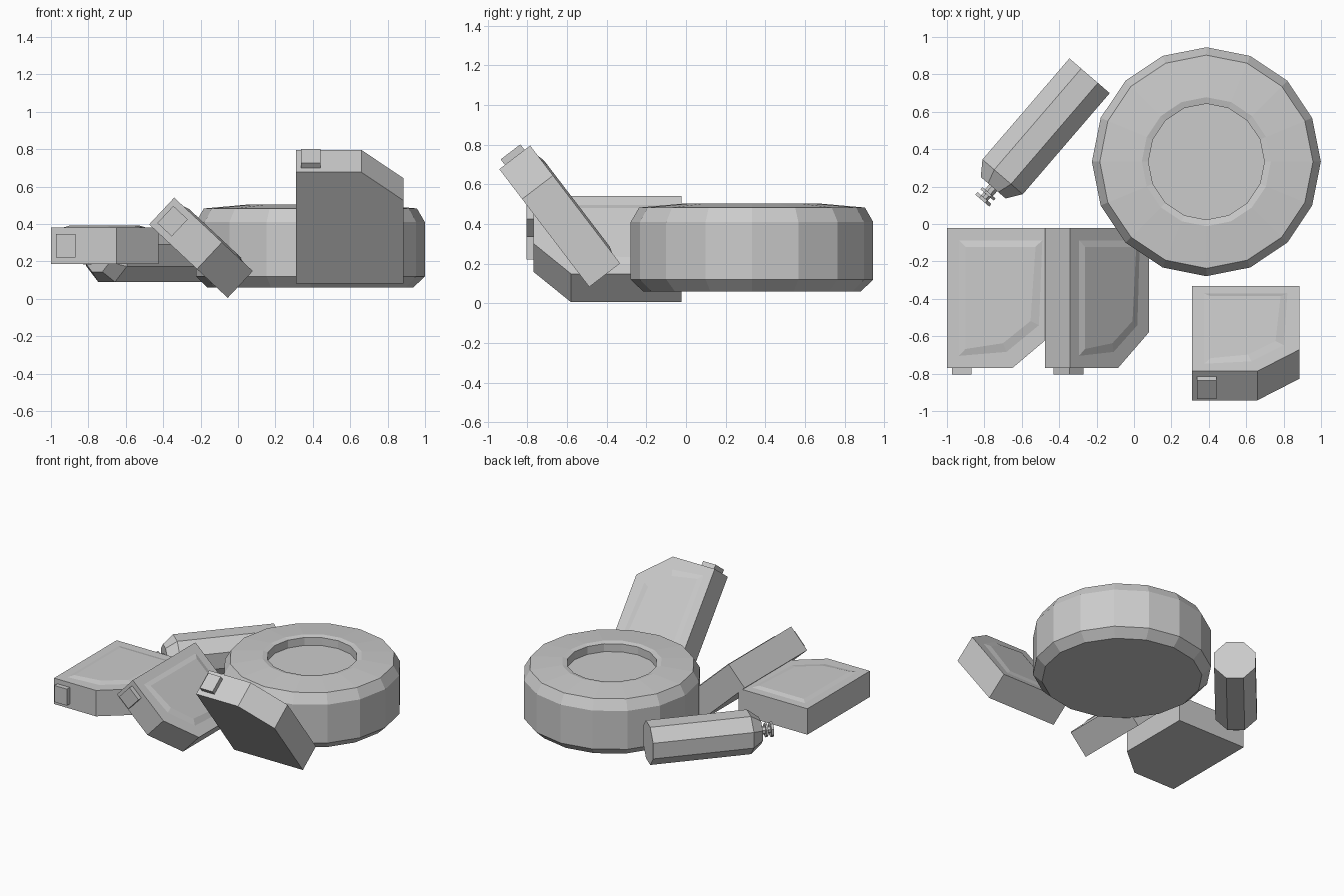
import bpy, bmesh, math
from mathutils import Matrix, Vector

if "Cube" in bpy.data.objects:
    bpy.data.objects.remove(bpy.data.objects["Cube"])


def finish(name, bm, matrix):
    bmesh.ops.recalc_face_normals(bm, faces=bm.faces)
    mesh = bpy.data.meshes.new(name)
    bm.to_mesh(mesh)
    bm.free()
    obj = bpy.data.objects.new(name, mesh)
    bpy.context.collection.objects.link(obj)
    obj.matrix_world = matrix
    return obj


def lathe(name, profile, sides, phase, matrix):
    """Revolve (radius, height) points around local z, capping both ends."""
    bm = bmesh.new()
    rings = []
    for r, z in profile:
        angles = [phase + math.tau * i / sides for i in range(sides)]
        rings.append([bm.verts.new((r * math.cos(a), r * math.sin(a), z)) for a in angles])
    for lo, hi in zip(rings, rings[1:]):
        for i in range(sides):
            j = (i + 1) % sides
            bm.faces.new((lo[i], lo[j], hi[j], hi[i]))
    bm.faces.new(rings[0])
    bm.faces.new(rings[-1])
    return finish(name, bm, matrix)


def axes(center, x, y, z):
    m = Matrix((Vector(x).normalized(), Vector(y).normalized(),
                Vector(z).normalized())).transposed().to_4x4()
    m.translation = center
    return m


def fuel_can(name, matrix):
    """Clipped-corner can: local x = width, -y = spout end, z = panel side."""
    w, h, t = 0.2875, 0.374, 0.098
    bm = bmesh.new()
    outline = [(-w, -h), (w - 0.225, -h), (w, -h + 0.19), (w, h), (-w, h)]
    face = bm.faces.new([bm.verts.new((x, y, -t)) for x, y in outline])
    ext = bmesh.ops.extrude_face_region(bm, geom=[face])
    top = [g for g in ext["geom"] if isinstance(g, bmesh.types.BMVert)]
    bmesh.ops.translate(bm, verts=top, vec=(0, 0, 2 * t))
    bmesh.ops.recalc_face_normals(bm, faces=bm.faces)
    # embossed panel on one broad side
    panel = max(bm.faces, key=lambda f: f.calc_center_median().z)
    bmesh.ops.inset_region(bm, faces=[panel], thickness=0.092, depth=0)
    bmesh.ops.inset_region(bm, faces=[panel], thickness=0.05, depth=0.01)
    finish(name, bm, matrix)
    # square cap
    bm = bmesh.new()
    bmesh.ops.create_cube(bm, size=1, matrix=Matrix.Translation((-0.208, -h - 0.01, 0))
                          @ Matrix.Diagonal((0.105, 0.05, 0.125, 1)))
    finish(name + "_cap", bm, matrix)


# Tyre lying flat
lathe("tyre", [(0.55, 0.06), (0.612, 0.12), (0.612, 0.41), (0.57, 0.483),
               (0.345, 0.503), (0.31, 0.495), (0.31, 0.435)],
      16, 0, Matrix.Translation((0.387, 0.333, 0)))

# Gas bottle lying on its side, with its valve
axis = Vector((-0.652, -0.758, 0))
side = Vector((0.758, -0.652, 0))
bottle = axes((-0.2375, 0.7925, 0.232), side, axis.cross(side), axis)
lathe("gas_bottle", [(0.154, 0), (0.154, 0.713), (0.095, 0.79)], 8, math.pi / 8, bottle)
lathe("bottle_valve", [(0.03, 0.78), (0.03, 0.825), (0.05, 0.825), (0.05, 0.84),
                       (0.025, 0.84), (0.025, 0.862), (0.053, 0.862), (0.053, 0.88)],
      8, math.pi / 8, bottle)

# Three fuel cans: flat, tipped sideways, leaning on the tyre
fuel_can("flat_fuel_can", Matrix.Translation((-0.7125, -0.396, 0.283)))
fuel_can("tipped_fuel_can", axes((-0.198, -0.396, 0.273),
                                 (0.731, 0, -0.683), (0, 1, 0), (0.683, 0, 0.731)))
fuel_can("leaning_fuel_can", axes((0.5975, -0.6375, 0.439),
                                  (1, 0, 0), (0, 0.607, -0.795), (0, 0.795, 0.607)))
